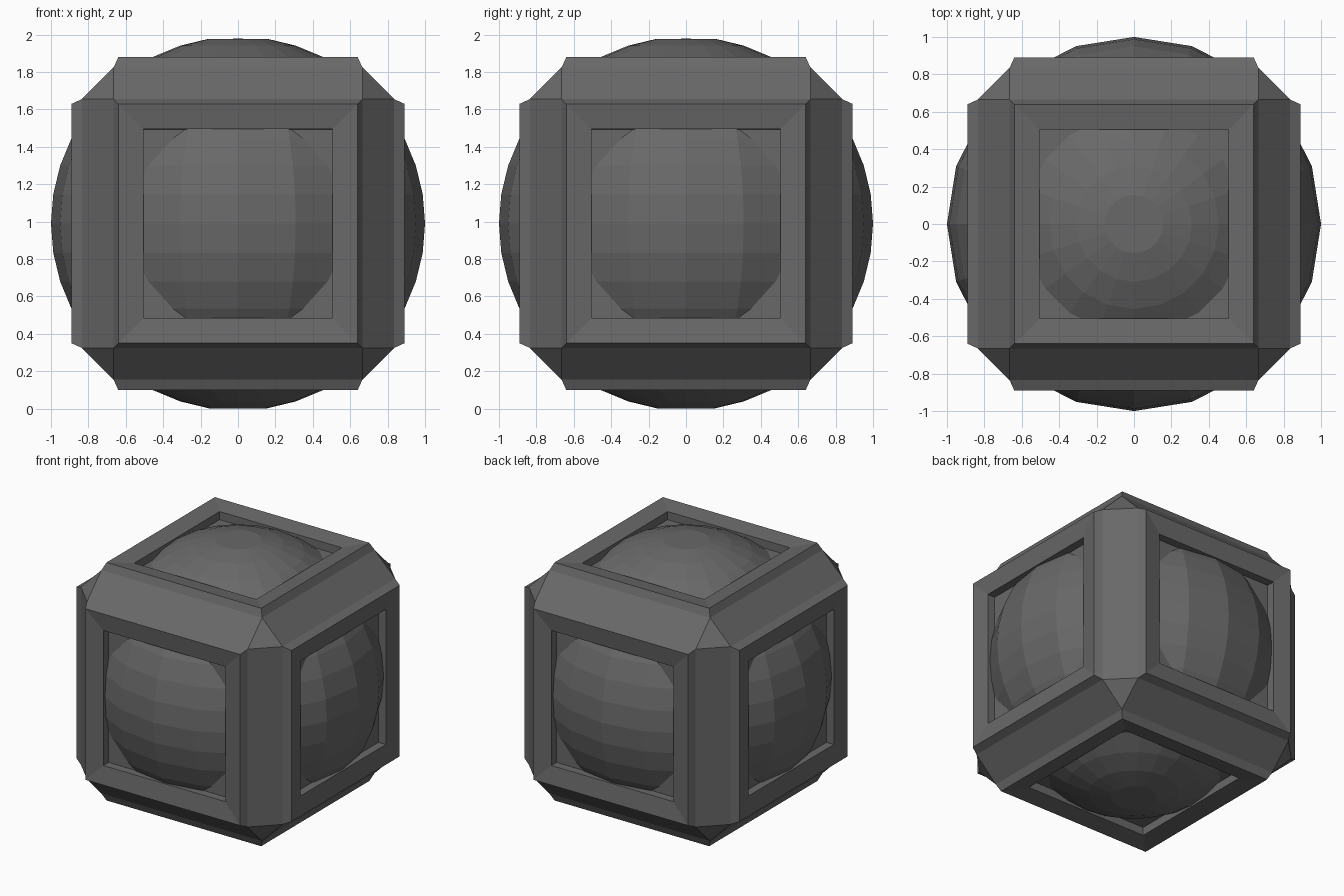
import bpy, bmesh

if "Cube" in bpy.data.objects:
    bpy.data.objects.remove(bpy.data.objects["Cube"])

CENTRE = 0.99

# Dark grey shared by both parts
dark = bpy.data.materials.new("dark_grey")
dark.diffuse_color = (0.14, 0.14, 0.14, 1.0)
dark.use_nodes = True
dark.node_tree.nodes["Principled BSDF"].inputs["Base Color"].default_value = dark.diffuse_color


def finish(bm, name):
    bmesh.ops.recalc_face_normals(bm, faces=bm.faces[:])
    mesh = bpy.data.meshes.new(name)
    bm.to_mesh(mesh)
    bm.free()
    mesh.materials.append(dark)
    obj = bpy.data.objects.new(name, mesh)
    obj.location.z = CENTRE
    bpy.context.collection.objects.link(obj)
    return obj


# Faceted ball with flattened poles
bm = bmesh.new()
bmesh.ops.create_uvsphere(bm, u_segments=20, v_segments=20, radius=1.0)
for v in bm.verts:
    v.co.z = max(-0.988, min(0.988, v.co.z))
finish(bm, "inner_ball")

# Chamfered cube whose six sides carry raised rims with sunken panels
bm = bmesh.new()
bmesh.ops.create_cube(bm, size=1.67)
bmesh.ops.bevel(bm, geom=bm.edges[:], offset=0.17, offset_type='OFFSET',
                segments=1, profile=0.5, affect='EDGES')
bm.normal_update()
sides = [f for f in bm.faces if max(abs(c) for c in f.normal) > 0.99]

# raised lip, inward slope, recess wall: (inset width, height change)
for width, depth in ((0.025, 0.055), (0.135, -0.02), (0.001, -0.06)):
    bmesh.ops.inset_individual(bm, faces=sides, thickness=width, depth=depth,
                               use_even_offset=True)
    bm.normal_update()
finish(bm, "cube_frame")
